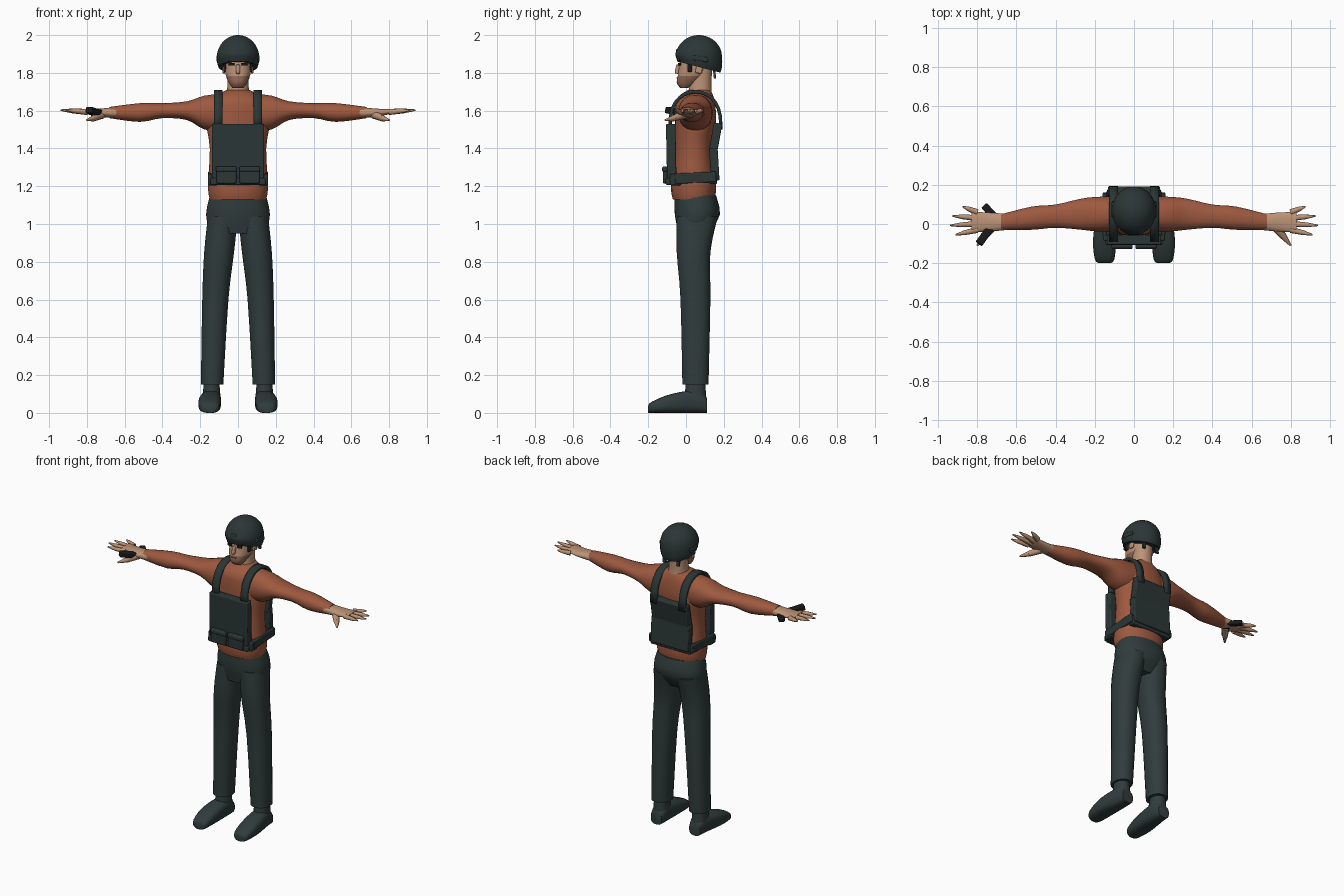
import bpy, bmesh, math
from mathutils import Vector, Matrix

cube = bpy.data.objects.get("Cube")
if cube:
    bpy.data.objects.remove(cube, do_unlink=True)


def material(name, *rgb):
    mat = bpy.data.materials.new(name)
    mat.use_nodes = True
    mat.diffuse_color = (*rgb, 1)
    mat.node_tree.nodes["Principled BSDF"].inputs["Base Color"].default_value = (*rgb, 1)
    return mat


ORANGE = material("rust shirt", .34, .1, .05)
TROUSERS = material("dark trousers", .03, .045, .045)
VEST = material("dark vest", .025, .037, .037)
SKIN = material("skin", .5, .29, .18)
STUBBLE = material("stubble", .3, .14, .09)
BLACK = material("near black", .01, .01, .01)


def finish(name, bm, mat, angle=50, bevel=0):
    bmesh.ops.recalc_face_normals(bm, faces=bm.faces)
    mesh = bpy.data.meshes.new(name)
    bm.to_mesh(mesh)
    bm.free()
    mesh.materials.append(mat)
    ob = bpy.data.objects.new(name, mesh)
    bpy.context.collection.objects.link(ob)
    if bevel:
        modifier = ob.modifiers.new("bevel", "BEVEL")
        modifier.width, modifier.segments = bevel, 2
    bpy.ops.object.select_all(action="DESELECT")
    ob.select_set(True)
    bpy.context.view_layer.objects.active = ob
    bpy.ops.object.shade_smooth_by_angle(angle=math.radians(angle))
    return ob


# Smooth curve through the key rings of a loft
def interpolate(keys, steps=3):
    keys = [Vector(key) for key in keys]
    padded = [keys[0], *keys, keys[-1]]
    result = []
    for before, start, end, after in zip(padded, padded[1:], padded[2:], padded[3:]):
        leave, arrive = (end - before) / 2, (after - start) / 2
        for step in range(steps):
            t = step / steps
            bend = leave * (1 - t) - arrive * t + (end - start) * (2 * t - 1)
            result.append(start.lerp(end, t) + bend * t * (1 - t))
    return result + [keys[-1]]


# Skin of superellipse rings: position on axis, centre u and v, radius u and v
def loft(name, axis, keys, mat, sides=20, power=2.2, side=1):
    bm = bmesh.new()
    loops = []
    for a, cu, cv, ru, rv in interpolate(keys):
        loop = []
        for i in range(sides):
            t = math.tau * (i + .5) / sides
            c, s = math.cos(t), math.sin(t)
            u = cu + ru * math.copysign(abs(c) ** (2 / power), c)
            v = cv + rv * math.copysign(abs(s) ** (2 / power), s)
            x, y, z = {"x": (a, u, v), "y": (u, a, v), "z": (u, v, a)}[axis]
            loop.append(bm.verts.new((x * side, y, z)))
        loops.append(loop)
    for low, high in zip(loops, loops[1:]):
        for i in range(sides):
            bm.faces.new((low[i - 1], low[i], high[i], high[i - 1]))
    bm.faces.new(loops[0])
    bm.faces.new(loops[-1])
    return finish(name, bm, mat)


# Upright loft on the centre line: height, centre y, radius x and y
def upright(name, keys, mat, **options):
    return loft(name, "z", [(z, 0, y, rx, ry) for z, y, rx, ry in keys], mat, **options)


def box(name, place, size, mat, tilt=0, turn=0, bevel=.006):
    bm = bmesh.new()
    bmesh.ops.create_cube(bm, size=1)
    rotation = Matrix.Rotation(turn, 4, "Z") @ Matrix.Rotation(tilt, 4, "X")
    bm.transform(Matrix.Translation(place) @ rotation @ Matrix.Diagonal((*size, 1)))
    return finish(name, bm, mat, 30, bevel)


# Tapered digit segment between two points
def digit(name, start, end, thick, thin):
    start, end = Vector(start), Vector(end)
    along = end - start
    bm = bmesh.new()
    bmesh.ops.create_cone(bm, cap_ends=True, segments=8, radius1=thick, radius2=thin, depth=along.length)
    aim = along.to_track_quat("Z", "Y").to_matrix().to_4x4()
    bm.transform(Matrix.Translation(start.lerp(end, .5)) @ aim)
    finish(name, bm, SKIN)


# Arched ribbon running over the shoulder from chest to back
def shoulder_strap(name, x, width=.046, segments=14):
    bm = bmesh.new()
    rows = []
    for i in range(segments + 1):
        t = math.pi * i / segments
        y, z = .05 - .135 * math.cos(t), 1.5 + .2 * abs(math.sin(t)) ** .7
        rows.append([bm.verts.new((x + edge * width, y, z)) for edge in (-.5, .5)])
    for a, b in zip(rows, rows[1:]):
        bm.faces.new((a[0], a[1], b[1], b[0]))
    modifier = finish(name, bm, VEST).modifiers.new("thickness", "SOLIDIFY")
    modifier.thickness, modifier.offset = .018, 0


# Shirt body and trousers seat
upright("shirt_torso", [
    (1.13, .04, .15, .11), (1.2, .04, .16, .12), (1.4, .04, .15, .1),
    (1.55, .05, .17, .11), (1.66, .05, .14, .1), (1.71, .07, .06, .06)], ORANGE, sides=28)
upright("trousers_seat", [
    (1.15, .05, .15, .11), (1.05, .06, .17, .12), (.95, .04, .15, .08)], TROUSERS, sides=28)

for side, tag in ((1, "left"), (-1, "right")):
    # Trouser leg and shoe
    loft(tag + "_trouser_leg", "z", [
        (1.04, .08, .06, .08, .11), (.85, .1, .04, .08, .09),
        (.6, .12, .05, .07, .08), (.15, .137, .05, .06, .07)], TROUSERS, side=side)
    shoe = [(.11, .14, .04, .04), (.06, .14, .05, .06), (-.08, .15, .06, .05),
            (-.18, .15, .05, .03), (-.2, .15, .03, .02)]
    loft(tag + "_shoe", "y", [(y, x, half, width, half) for y, x, width, half in shoe],
         TROUSERS, power=2.8, side=side)
    loft(tag + "_shoe_ankle", "z", [(.06, .14, .05, .05, .06), (.18, .14, .05, .04, .05)],
         TROUSERS, side=side)

    # Sleeve and palm
    loft(tag + "_sleeve", "x", [
        (.08, .05, 1.59, .09, .1), (.18, .05, 1.59, .09, .09), (.27, .05, 1.6, .08, .05),
        (.4, .04, 1.6, .06, .04), (.52, .03, 1.59, .06, .05), (.68, .01, 1.59, .04, .03)],
         ORANGE, side=side)
    loft(tag + "_palm", "x", [
        (.64, .01, 1.59, .04, .03), (.75, .01, 1.59, .05, .02), (.83, .01, 1.6, .05, .01)],
         SKIN, side=side)

    # Splayed fingers, the middle ones longest, and the thumb
    for k, finger in enumerate(("index", "middle", "ring", "little")):
        base = Vector((side * .8, .03 * k - .03, 1.593))
        tip = Vector((side * (.94 - .02 * (k - 1.2) ** 2), .048 * k - .055, 1.603))
        joint = base.lerp(tip, .6)
        digit(f"{tag}_{finger}_finger_base", base, joint, .016, .012)
        digit(f"{tag}_{finger}_finger_tip", joint, tip, .012, .004)
    knuckle = (side * .765, -.065, 1.56)
    digit(tag + "_thumb_base", (side * .72, -.01, 1.58), knuckle, .024, .017)
    digit(tag + "_thumb_tip", knuckle, (side * .8, -.11, 1.55), .017, .005)

    # Vest strap, belt and pouch
    shoulder_strap(tag + "_shoulder_strap", side * .104)
    box(tag + "_side_belt", (side * .15, .05, 1.245), (.02, .22, .055), VEST, tilt=.05)
    box(tag + "_front_belt_corner", (side * .133, -.055, 1.235), (.05, .06, .06), VEST)
    box(tag + "_pouch", (side * .062, -.108, 1.26), (.106, .03, .09), VEST)
    box(tag + "_pouch_flap", (side * .062, -.112, 1.29), (.11, .03, .026), VEST)

    # Face details and helmet fittings
    box(tag + "_eye", (side * .035, -.034, 1.846), (.03, .009, .014), BLACK, turn=side * .2, bevel=0)
    box(tag + "_eyebrow", (side * .036, -.036, 1.863), (.04, .009, .01), BLACK, turn=side * .2, bevel=0)
    box(tag + "_ear", (side * .075, .07, 1.825), (.014, .035, .055), SKIN, tilt=-.15)
    box(tag + "_sideburn", (side * .07, .02, 1.84), (.016, .026, .07), BLACK)
    box(tag + "_nape_strap", (side * .05, .15, 1.805), (.02, .012, .07), VEST, tilt=.1, bevel=0)
    box(tag + "_helmet_rail", (side * .108, .075, 1.875), (.012, .085, .026), VEST, tilt=-.15)

# Vest panels
box("vest_front_panel", (0, -.078, 1.37), (.277, .05, .32), VEST, tilt=.02)
box("vest_front_lower_band", (0, -.085, 1.225), (.29, .045, .035), VEST)
box("vest_back_panel_top", (0, .156, 1.455), (.265, .045, .16), VEST, tilt=-.18)
box("vest_back_panel_bottom", (0, .15, 1.315), (.275, .045, .17), VEST, tilt=.06)
box("vest_back_belt", (0, .145, 1.24), (.29, .04, .055), VEST)

# Neck and head, with stubble on the lower front of the face
upright("neck", [(1.66, .075, .065, .065), (1.73, .075, .057, .06), (1.84, .08, .057, .06)], SKIN)
head = upright("head", [
    (1.72, -.01, .03, .02), (1.75, .01, .05, .06), (1.81, .04, .07, .08), (1.93, .06, .07, .09)], SKIN)
head.data.materials.append(STUBBLE)
for face in head.data.polygons:
    face.material_index = int(face.center.z < 1.78 and face.center.y < .05)
box("nose", (0, -.044, 1.82), (.02, .024, .05), SKIN, tilt=-.2)
box("mouth", (0, -.046, 1.772), (.036, .009, .006), STUBBLE, bevel=0)

# Helmet dome with its rim lower at the back
arcs = [math.radians(angle) for angle in range(-24, 90, 12)]
helmet = upright("helmet", [
    (1.88 + .12 * math.sin(t), .068, .113 * math.cos(t), .125 * math.cos(t)) for t in arcs],
    VEST, sides=24, power=2)
for vertex in helmet.data.vertices:
    drop = max(0, min(1, (1.92 - vertex.co.z) / .07))
    vertex.co.z -= (vertex.co.y - .068) * .26 * drop
box("helmet_front_mount", (0, -.047, 1.91), (.04, .014, .035), VEST, tilt=-.15)

# Pistol lying flat by the right hand
box("pistol_slide", (-.752, -.045, 1.592), (.04, .14, .034), BLACK, tilt=-.18, turn=-.62)
box("pistol_grip", (-.729, .055, 1.582), (.038, .11, .026), BLACK, turn=.75)
